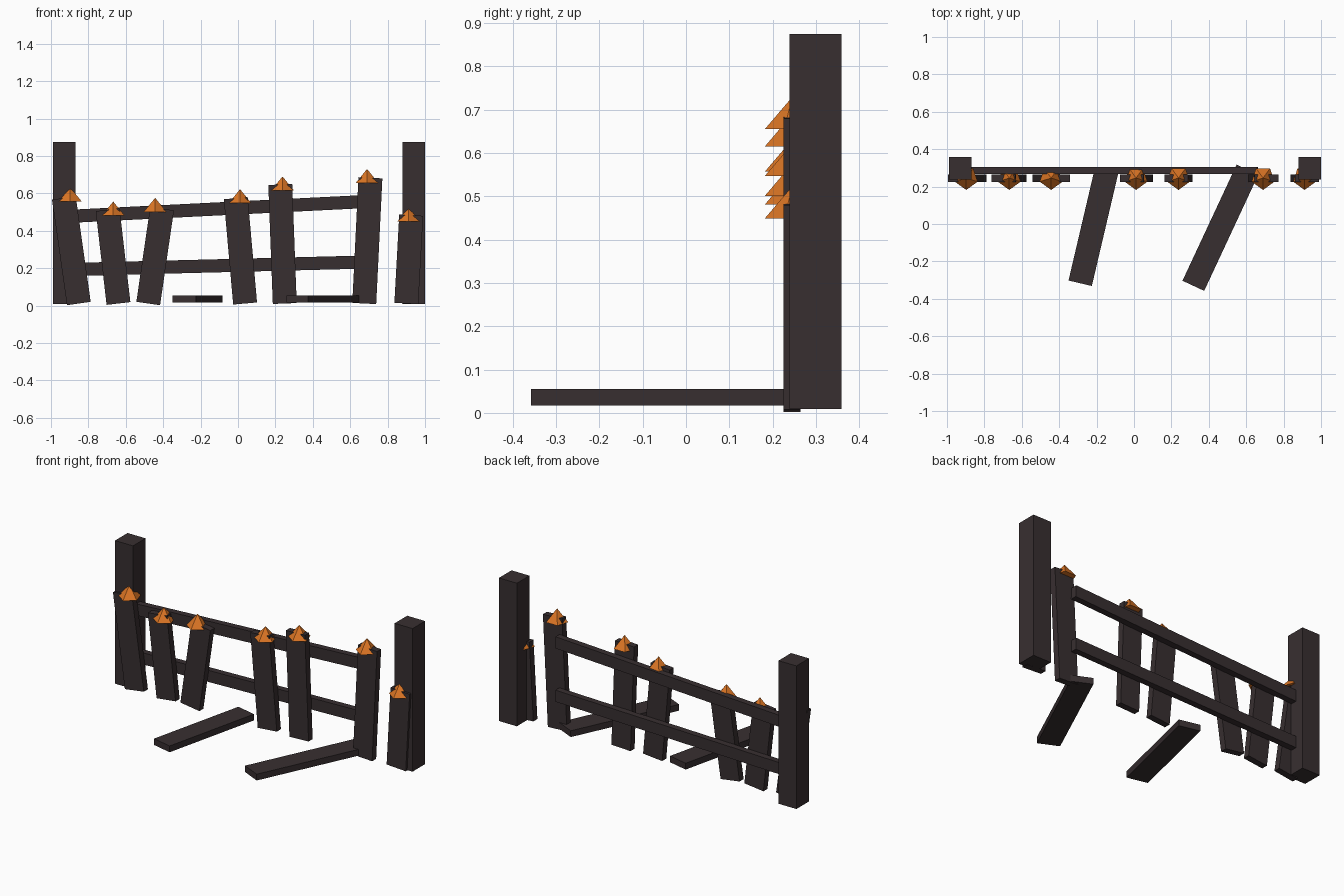
import bpy, bmesh, math
from mathutils import Matrix, Vector

if "Cube" in bpy.data.objects:
    bpy.data.objects.remove(bpy.data.objects["Cube"])


def material(name, rgb):
    m = bpy.data.materials.new(name)
    m.diffuse_color = (*rgb, 1)
    m.use_nodes = True
    m.node_tree.nodes["Principled BSDF"].inputs["Base Color"].default_value = m.diffuse_color
    return m


WOOD = material("dark wood", (0.039, 0.028, 0.030))
ORANGE = material("orange", (0.72, 0.18, 0.018))


def finish(name, bm, mat):
    me = bpy.data.meshes.new(name)
    bm.to_mesh(me)
    bm.free()
    me.materials.append(mat)
    ob = bpy.data.objects.new(name, me)
    bpy.context.collection.objects.link(ob)
    return ob


def box(name, center, size, angle=0, axis='Y'):
    bm = bmesh.new()
    mat = (Matrix.Translation(center) @ Matrix.Rotation(angle, 4, axis)
           @ Matrix.Diagonal((*size, 1)))
    bmesh.ops.create_cube(bm, size=1, matrix=mat)
    return finish(name, bm, WOOD)


def cone(name, center, radius, height):
    # five-sided point with one corner facing the front
    bm = bmesh.new()
    bmesh.ops.create_cone(bm, cap_ends=True, segments=5, radius1=radius,
                          radius2=0, depth=height)
    first = min(bm.verts, key=lambda v: v.co.y)
    turn = -math.pi / 2 - math.atan2(first.co.y, first.co.x)
    bm.transform(Matrix.Translation(center) @ Matrix.Rotation(turn, 4, 'Z'))
    return finish(name, bm, ORANGE)


def slat(name, a, b, y, width, depth):
    # board in the fence plane, running from a to b (x, z)
    d = Vector(b) - Vector(a)
    c = (Vector(a) + Vector(b)) / 2
    return box(name, (c.x, y, c.y), (width, depth, d.length),
               math.atan2(d.x, d.y))


# end posts
for side, x in (("left", -0.93), ("right", 0.94)):
    box(side + "_post", (x, 0.299, 0.442), (0.12, 0.12, 0.865))

# slightly sloping rails
slat("top_rail", (-0.88, 0.478), (0.66, 0.555), 0.287, 0.07, 0.038)
slat("bottom_rail", (-0.88, 0.193), (0.66, 0.232), 0.287, 0.07, 0.038)

# crooked pickets: bottom x, top x, top z, cone x, cone tip z
pickets = [
    (-0.851, -0.931, 0.575, -0.897, 0.632),
    (-0.639, -0.697, 0.512, -0.667, 0.556),
    (-0.480, -0.406, 0.518, -0.443, 0.576),
    (0.038, -0.012, 0.574, 0.011, 0.622),
    (0.250, 0.226, 0.647, 0.238, 0.690),
    (0.675, 0.708, 0.683, 0.690, 0.730),
    (0.900, 0.926, 0.483, 0.912, 0.524),
]
for i, (x0, x1, z1, cx, tip) in enumerate(pickets, 1):
    slat(f"picket_{i}", (x0, 0.011), (x1, z1), 0.245, 0.128, 0.039)
    cone(f"picket_cap_{i}", (cx, 0.246, tip - 0.0375), 0.064, 0.075)

# fallen planks on the ground
box("fallen_plank_1", (-0.217, -0.015, 0.036), (0.128, 0.62, 0.038),
    math.radians(-13.2), 'Z')
box("fallen_plank_2", (0.462, -0.020, 0.036), (0.128, 0.685, 0.038),
    math.radians(-25), 'Z')
